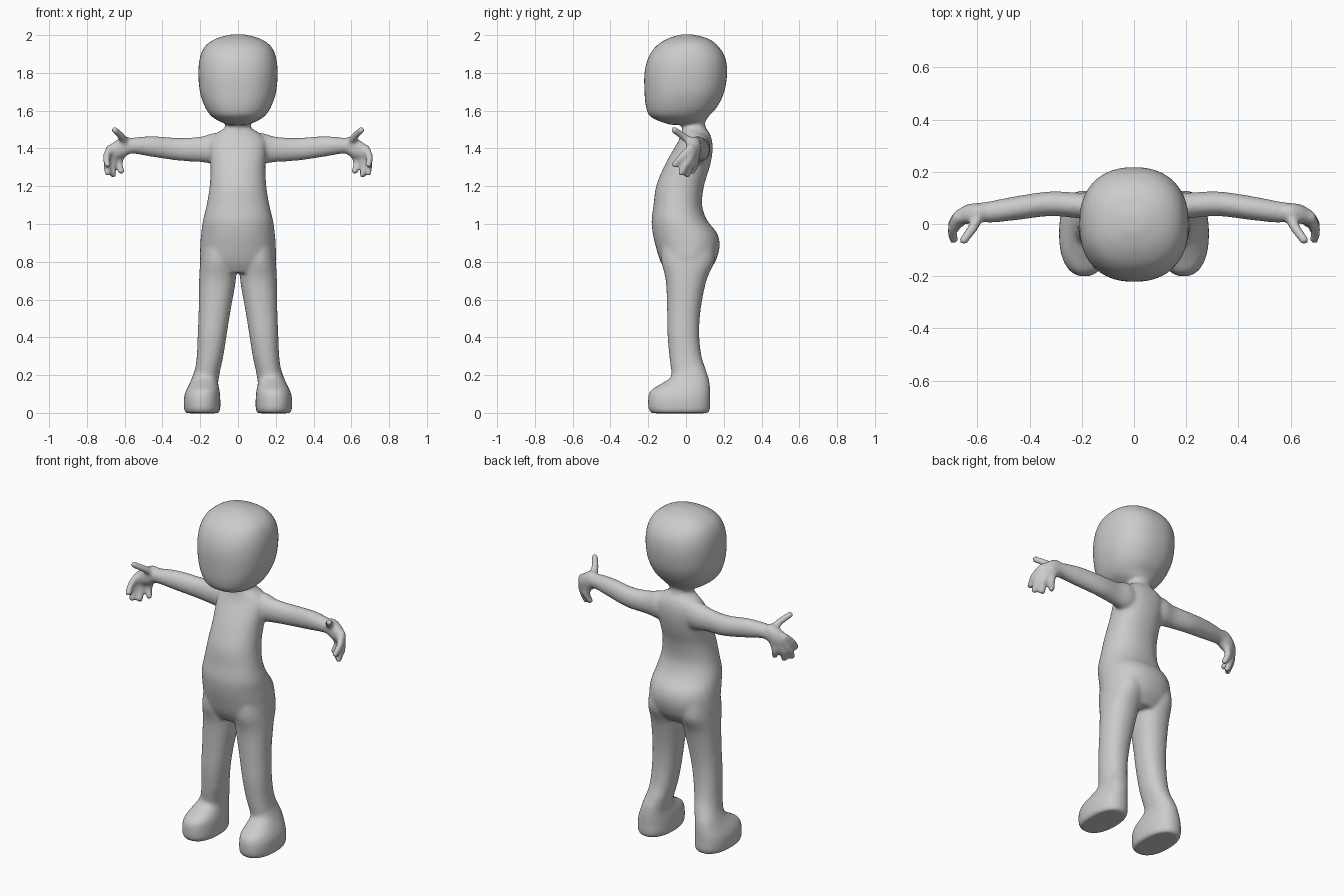
import bpy, bmesh, math
from mathutils import Matrix, Vector

if "Cube" in bpy.data.objects:
    bpy.data.objects.remove(bpy.data.objects["Cube"], do_unlink=True)

RING = 40   # points around each cross-section
STEPS = 5   # rings between two given cross-sections


def catmull(a, b, c, d, t):
    return tuple(0.5 * (2 * q + (r - p) * t + (2 * p - 5 * q + 4 * r - s) * t * t
                        + (3 * q - p - 3 * r + s) * t ** 3)
                 for p, q, r, s in zip(a, b, c, d))


def refine(sections):
    padded = [sections[0], *sections, sections[-1]]
    rings = [catmull(*padded[i:i + 4], k / STEPS)
             for i in range(len(sections) - 1) for k in range(STEPS)]
    return rings + [sections[-1]]


def rounded(angle, power):
    c, s = math.cos(angle), math.sin(angle)
    return (math.copysign(abs(c) ** (2 / power), c),
            math.copysign(abs(s) ** (2 / power), s))


def loft(bm, sections, place, power=2.2):
    """Each section: position along, u centre, u half-width, v start, v end."""
    rings = []
    for along, u, ru, v0, v1 in refine(sections):
        ring = []
        for i in range(RING):
            a, b = rounded(math.tau * i / RING, power)
            point = place(along, u + a * ru, (v0 + v1) / 2 + b * (v1 - v0) / 2)
            ring.append(bm.verts.new(point))
        rings.append(ring)
    for low, high in zip(rings, rings[1:]):
        for i in range(RING):
            j = (i + 1) % RING
            bm.faces.new((low[i], low[j], high[j], high[i]))
    bm.faces.new(rings[0][::-1])
    bm.faces.new(rings[-1])


def digit(bm, points, radii, side):
    """A rounded finger made of closely spaced balls along a path."""
    path = refine([(*p, r) for p, r in zip(points, radii)])
    for x, y, z, r in path:
        bmesh.ops.create_icosphere(bm, subdivisions=2, radius=r,
                                   matrix=Matrix.Translation((x * side, y, z)))


def upright(side):
    return lambda along, u, v: Vector((u * side, v, along))


def sideways(side):
    return lambda along, u, v: Vector((along * side, v, u))


HEAD = [(1.525, 0, .05, -.08, .08), (1.54, 0, .09, -.13, .10), (1.57, 0, .14, -.19, .12),
        (1.62, 0, .175, -.212, .165), (1.7, 0, .202, -.22, .203), (1.8, 0, .21, -.22, .218),
        (1.88, 0, .202, -.2, .208), (1.94, 0, .175, -.16, .172), (1.98, 0, .12, -.1, .12),
        (2.003, 0, .04, -.03, .04)]
TORSO = [(.74, 0, .15, -.1, .11), (.8, 0, .198, -.135, .155), (.88, 0, .2, -.16, .178),
         (.95, 0, .195, -.176, .165), (1.02, 0, .185, -.182, .112), (1.1, 0, .166, -.172, .085),
         (1.2, 0, .15, -.158, .095), (1.3, 0, .145, -.118, .125), (1.38, 0, .15, -.075, .14),
         (1.44, 0, .15, -.04, .138), (1.48, 0, .115, -.025, .125), (1.51, 0, .07, -.02, .105),
         (1.55, 0, .065, -.02, .1), (1.6, 0, .07, -.02, .1)]
LEG = [(.06, .18, .06, -.06, .1), (.2, .165, .066, -.075, .11), (.3, .148, .07, -.088, .082),
       (.42, .136, .077, -.098, .07), (.55, .123, .085, -.1, .078), (.7, .109, .097, -.107, .108),
       (.8, .105, .095, -.13, .15), (.88, .1, .09, -.13, .15)]
FOOT = [(-.002, .19, .085, -.18, .115), (.02, .19, .096, -.198, .127), (.08, .19, .096, -.2, .128),
        (.12, .186, .088, -.185, .128), (.155, .181, .076, -.13, .125), (.19, .174, .068, -.08, .118),
        (.24, .16, .065, -.07, .1)]
ARM = [(.05, 1.4, .08, .02, .12), (.13, 1.4, .081, .01, .128), (.2, 1.395, .067, .02, .12),
       (.32, 1.396, .06, .03, .125), (.45, 1.41, .055, .015, .107), (.55, 1.415, .043, .005, .088),
       (.6, 1.41, .04, .01, .08)]
PALM = [(.56, 1.415, .035, .015, .075), (.6, 1.41, .055, .005, .08), (.64, 1.395, .052, .0, .075),
        (.675, 1.385, .035, .0, .055), (.692, 1.385, .018, .01, .04)]

# Root, middle and tip of each digit
DIGITS = [
    [(.595, .03, 1.43), (.622, -.02, 1.468), (.652, -.062, 1.497)],   # thumb
    [(.675, .025, 1.4), (.695, -.018, 1.36), (.692, -.058, 1.315)],   # index
    [(.668, .035, 1.385), (.692, .006, 1.325), (.69, -.025, 1.272)],  # middle
    [(.645, .045, 1.37), (.668, .027, 1.315), (.661, .006, 1.262)],   # ring
    [(.615, .05, 1.375), (.63, .05, 1.325), (.618, .035, 1.28)],      # little
]

bm = bmesh.new()
loft(bm, HEAD, upright(1), 2.3)
loft(bm, TORSO, upright(1))
for side in (1, -1):
    loft(bm, LEG, upright(side))
    loft(bm, FOOT, upright(side), 2.3)
    loft(bm, ARM, sideways(side), 2)
    loft(bm, PALM, sideways(side))
    for joints in DIGITS:
        digit(bm, joints, (.024, .021, .019), side)
bmesh.ops.recalc_face_normals(bm, faces=bm.faces)

mesh = bpy.data.meshes.new("body")
bm.to_mesh(mesh)
bm.free()
body = bpy.data.objects.new("body", mesh)
bpy.context.collection.objects.link(body)

# Plain grey skin
grey = bpy.data.materials.new("plain_grey")
grey.use_nodes = True
grey.diffuse_color = (.6, .6, .6, 1)
grey.node_tree.nodes["Principled BSDF"].inputs["Base Color"].default_value = (.6, .6, .6, 1)
mesh.materials.append(grey)

# Fuse the parts into one skin and soften the joins
remesh = body.modifiers.new("fuse", 'REMESH')
remesh.mode = 'VOXEL'
remesh.voxel_size = .009
remesh.use_smooth_shade = True
soften = body.modifiers.new("soften", 'SMOOTH')
soften.factor = .5
soften.iterations = 9
